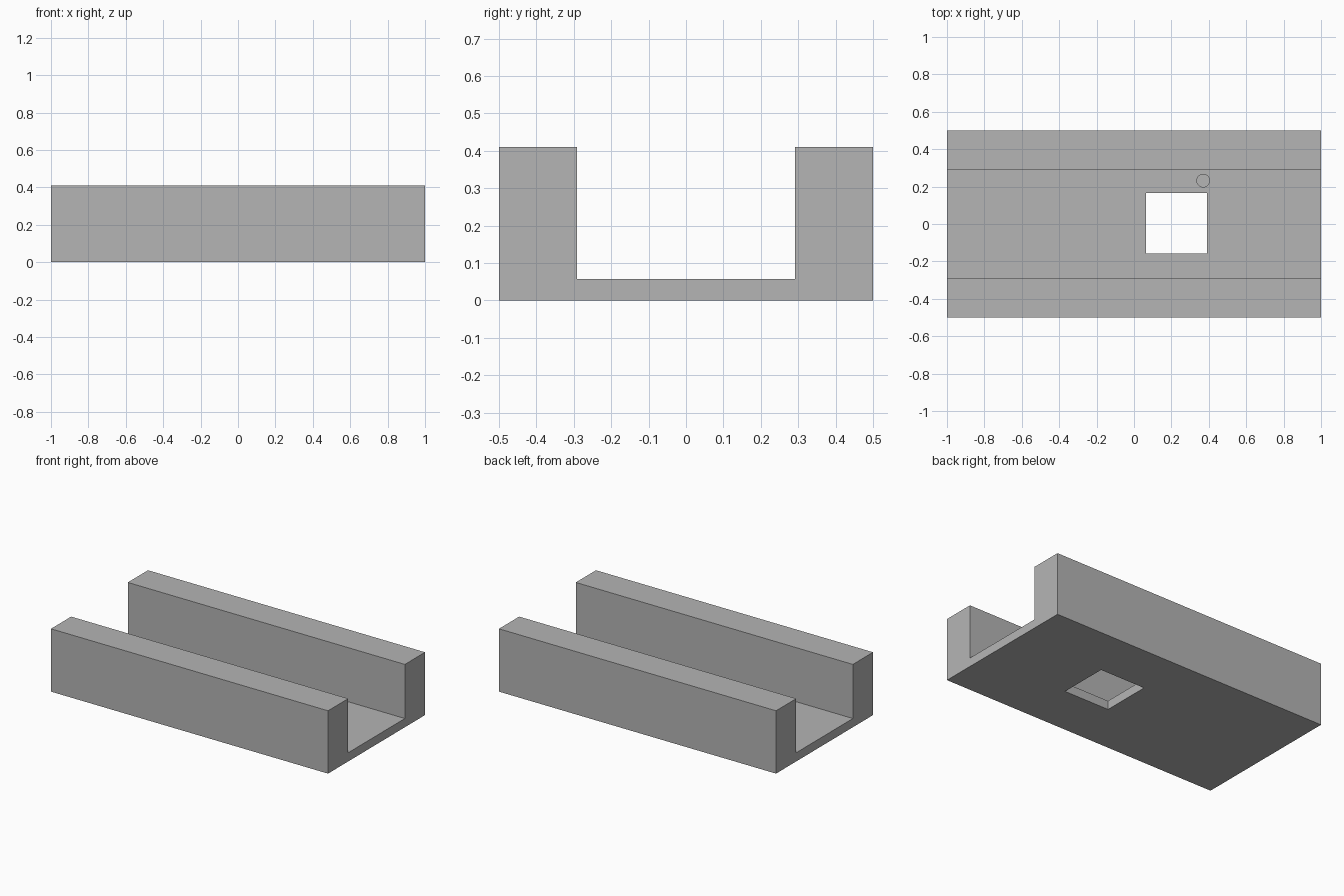
import bpy
import bmesh
from mathutils import Matrix

cube = bpy.data.objects.get("Cube")
if cube:
    bpy.data.objects.remove(cube, do_unlink=True)

LENGTH, HALF_WIDTH, HEIGHT = 2.0, 0.5, 0.41
INNER, FLOOR = 0.292, 0.057

grey = bpy.data.materials.new("plain grey")
grey.diffuse_color = (0.46, 0.46, 0.46, 1)
grey.use_nodes = True
grey.node_tree.nodes["Principled BSDF"].inputs["Base Color"].default_value = grey.diffuse_color


def make_object(name, bm):
    bmesh.ops.recalc_face_normals(bm, faces=bm.faces)
    mesh = bpy.data.meshes.new(name)
    bm.to_mesh(mesh)
    bm.free()
    mesh.materials.append(grey)
    obj = bpy.data.objects.new(name, mesh)
    bpy.context.collection.objects.link(obj)
    return obj


def cut(target, cutter):
    cutter.hide_render = True
    cutter.hide_set(True)
    cutter.display_type = 'WIRE'
    mod = target.modifiers.new(cutter.name, 'BOOLEAN')
    mod.operation = 'DIFFERENCE'
    mod.solver = 'EXACT'
    mod.object = cutter
    # Apply the cut, then discard the helper
    bpy.context.view_layer.objects.active = target
    with bpy.context.temp_override(object=target, active_object=target):
        bpy.ops.object.modifier_apply(modifier=mod.name)
    bpy.data.objects.remove(cutter, do_unlink=True)


# U-shaped channel, extruded along its length
half = [(HALF_WIDTH, 0), (HALF_WIDTH, HEIGHT), (INNER, HEIGHT), (INNER, FLOOR)]
profile = half + [(-y, z) for y, z in reversed(half)]
bm = bmesh.new()
end = bm.faces.new([bm.verts.new((-LENGTH / 2, y, z)) for y, z in profile])
side = bmesh.ops.extrude_face_region(bm, geom=[end])
bmesh.ops.translate(bm, vec=(LENGTH, 0, 0),
                    verts=[v for v in side["geom"] if isinstance(v, bmesh.types.BMVert)])
channel = make_object("channel", bm)

# Square opening through the floor
bm = bmesh.new()
bmesh.ops.create_cube(bm, size=0.326, matrix=Matrix.Translation((0.227, 0.004, 0)))
cut(channel, make_object("square_opening_cutter", bm))

# Small round blind hole in the floor
bm = bmesh.new()
bmesh.ops.create_cone(bm, cap_ends=True, segments=32, radius1=0.034, radius2=0.034,
                      depth=0.06, matrix=Matrix.Translation((0.37, 0.232, FLOOR)))
cut(channel, make_object("round_hole_cutter", bm))
